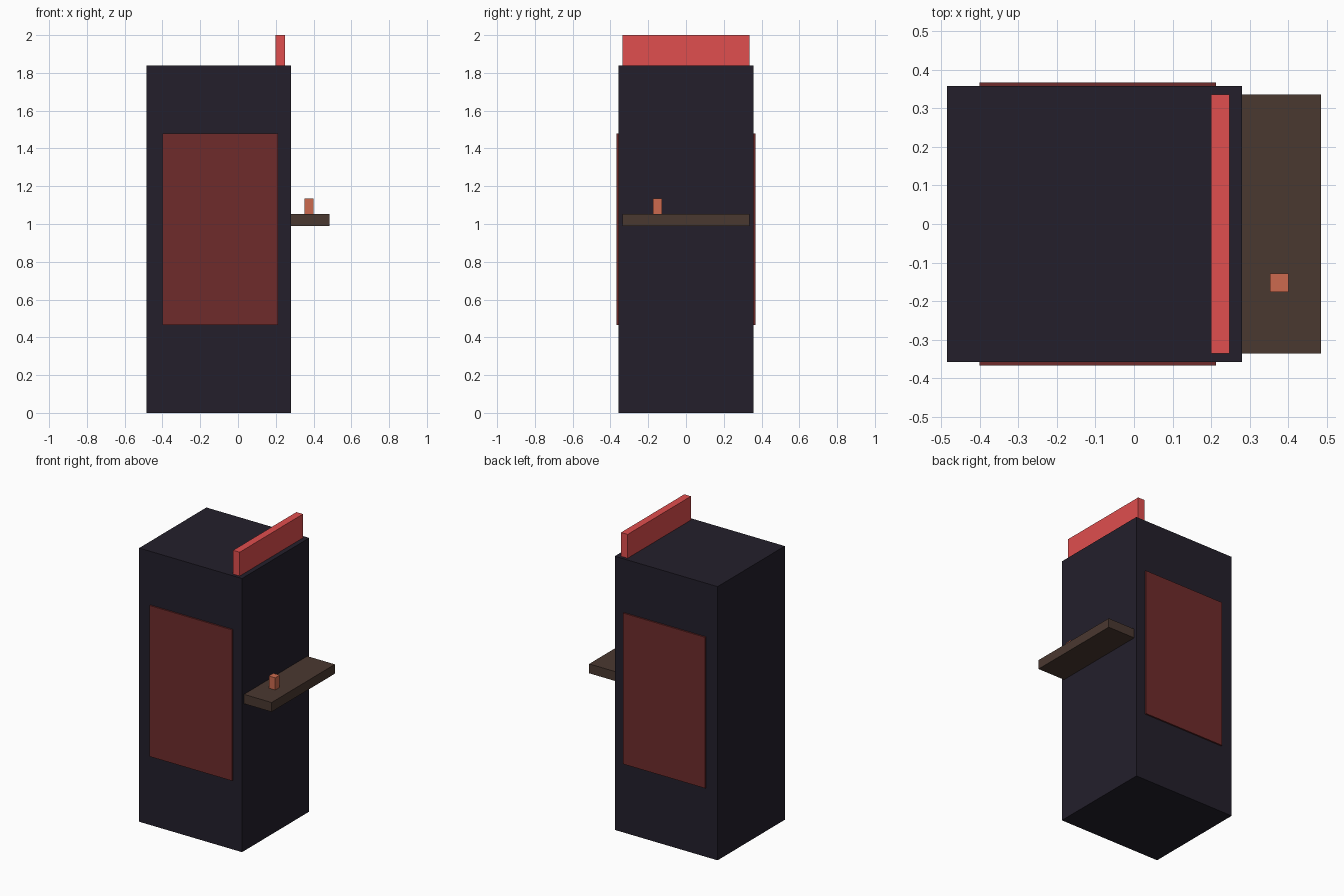
import bpy

if "Cube" in bpy.data.objects:
    bpy.data.objects.remove(bpy.data.objects["Cube"])


def srgb(r, g, b):
    """8-bit display colour to linear RGBA."""
    lin = [(c / 255 / 12.92) if c < 11 else ((c / 255 + 0.055) / 1.055) ** 2.4 for c in (r, g, b)]
    return (*lin, 1.0)


def material(name, rgb):
    m = bpy.data.materials.new(name)
    m.diffuse_color = srgb(*rgb)
    m.use_nodes = True
    m.node_tree.nodes["Principled BSDF"].inputs["Base Color"].default_value = m.diffuse_color
    return m


def box(name, x, y, z, mat):
    """Box from (min, max) ranges on each axis."""
    bpy.ops.mesh.primitive_cube_add(size=1, location=[(a + b) / 2 for a, b in (x, y, z)])
    ob = bpy.context.object
    ob.name = name
    ob.scale = [b - a for a, b in (x, y, z)]
    bpy.ops.object.transform_apply(location=False, rotation=False, scale=True)
    ob.data.materials.append(mat)
    return ob


dark = material("dark_shell", (35, 31, 43))
maroon = material("maroon_panel", (110, 43, 43))
red = material("red_sign", (224, 78, 78))
brown = material("brown_shelf", (74, 56, 48))
orange = material("orange_stick", (204, 106, 78))

# Cabinet body
box("cabinet_body", (-0.485, 0.28), (-0.357, 0.357), (0, 1.84), dark)

# Thin raised panels on both sides
for name, s in (("side_panel_front", -1), ("side_panel_back", 1)):
    y = sorted((s * 0.357, s * 0.367))
    box(name, (-0.40, 0.212), y, (0.465, 1.48), maroon)

# Sign board on top
box("top_sign", (0.199, 0.248), (-0.336, 0.336), (1.84, 2.0), red)

# Control shelf with its stick
box("control_shelf", (0.28, 0.485), (-0.336, 0.336), (0.99, 1.053), brown)
box("control_stick", (0.352, 0.40), (-0.176, -0.128), (1.053, 1.135), orange)
